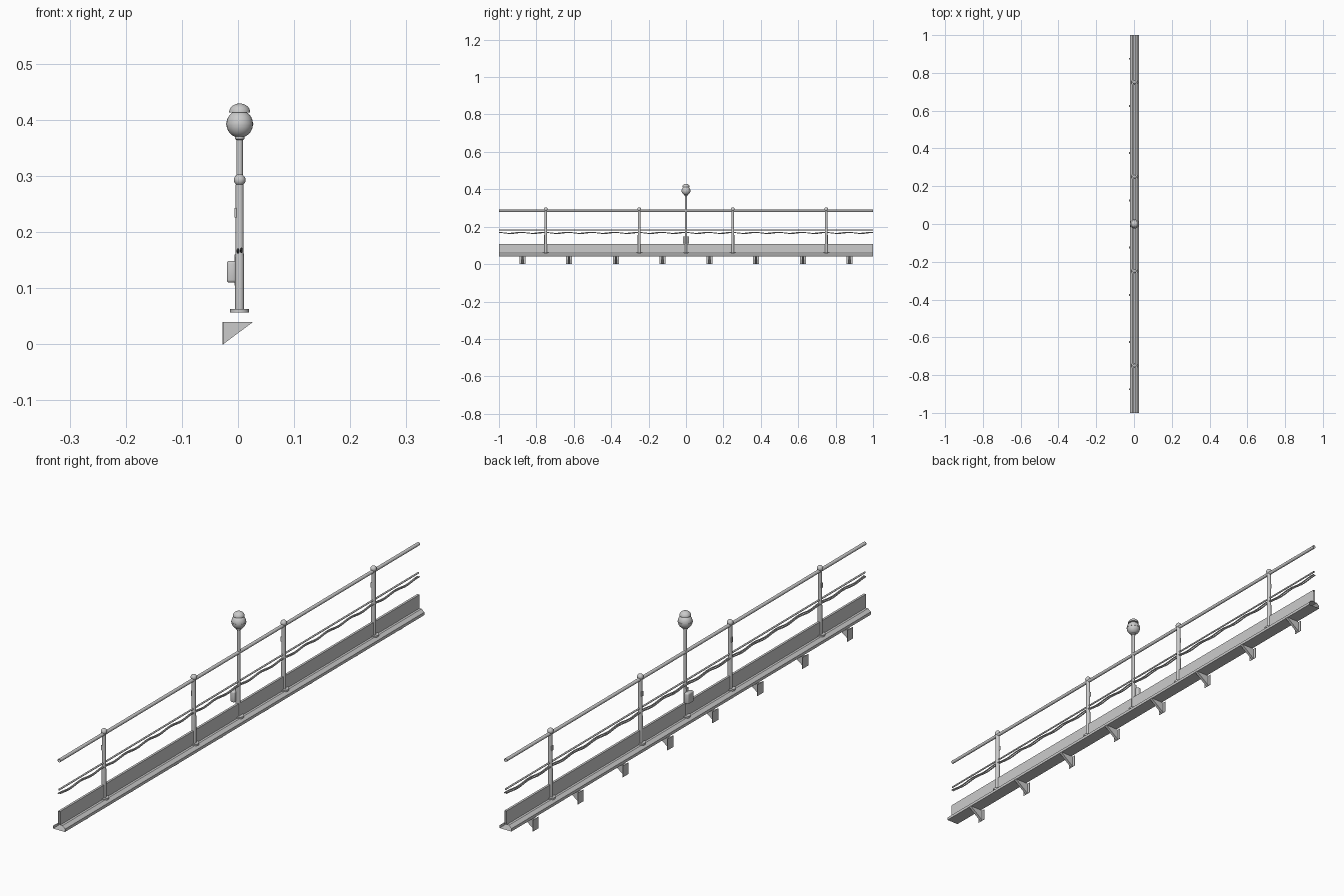
import bpy, bmesh, math
from mathutils import Matrix

if "Cube" in bpy.data.objects:
    bpy.data.objects.remove(bpy.data.objects["Cube"])

CX = 0.003  # centre line of the railing


def finish(name, bm, smooth=True):
    me = bpy.data.meshes.new(name)
    bmesh.ops.recalc_face_normals(bm, faces=bm.faces)
    bm.to_mesh(me)
    bm.free()
    ob = bpy.data.objects.new(name, me)
    bpy.context.collection.objects.link(ob)
    if smooth:
        bpy.ops.object.select_all(action='DESELECT')
        ob.select_set(True)
        bpy.context.view_layer.objects.active = ob
        bpy.ops.object.shade_smooth_by_angle(angle=math.radians(35))
    return ob


def lathe(bm, profile, x, y, n=16):
    """Revolve (radius, z) points about a vertical axis."""
    rings = [[bm.verts.new((x + r * math.cos(2 * math.pi * i / n),
                            y + r * math.sin(2 * math.pi * i / n), z))
              for i in range(n)] for r, z in profile]
    for a, b in zip(rings, rings[1:]):
        for i in range(n):
            j = (i + 1) % n
            bm.faces.new((a[i], a[j], b[j], b[i]))
    bm.faces.new(rings[0])
    bm.faces.new(rings[-1])


def sweep(bm, section, ys, dz=lambda y: 0):
    """Run an (x, z) section along y with open ends."""
    rings = [[bm.verts.new((x, y, z + dz(y))) for x, z in section] for y in ys]
    n = len(section)
    for a, b in zip(rings, rings[1:]):
        for i in range(n):
            j = (i + 1) % n
            bm.faces.new((a[i], a[j], b[j], b[i]))


def circle(x, z, r, n=12):
    return [(x + r * math.cos(2 * math.pi * i / n),
             z + r * math.sin(2 * math.pi * i / n)) for i in range(n)]


def box(bm, x0, x1, y0, y1, z0, z1):
    m = (Matrix.Translation(((x0 + x1) / 2, (y0 + y1) / 2, (z0 + z1) / 2))
         @ Matrix.Diagonal((x1 - x0, y1 - y0, z1 - z0, 1)))
    return bmesh.ops.create_cube(bm, size=1, matrix=m)['verts']


def arc(r, zc, a0, a1, n):
    return [(max(r * math.cos(math.radians(a0 + (a1 - a0) * i / n)), 0.0004),
             zc + r * math.sin(math.radians(a0 + (a1 - a0) * i / n)))
            for i in range(n + 1)]


ENDS = (-1, 1)

# Walkway edge slab with sloped shoulders, and upright kick board
bm = bmesh.new()
sweep(bm, [(CX - .023, 0.04), (CX + .023, 0.04), (CX + .023, 0.050),
           (CX + .012, 0.059), (CX - .012, 0.059), (CX - .023, 0.050)], ENDS)
finish("edge_slab", bm, False)
bm = bmesh.new()
sweep(bm, [(CX - .004, 0.059), (CX + .004, 0.059), (CX + .004, 0.107),
           (CX - .004, 0.107)], ENDS)
finish("kick_board", bm, False)

# Rails
for name, z, r in (("top_rail", 0.285, 0.006), ("middle_rail", 0.183, 0.003)):
    bm = bmesh.new()
    sweep(bm, circle(CX, z, r), ENDS)
    finish(name, bm)

# Pair of sagging cables
steps = [-1 + i / 64 for i in range(129)]
for k, side in enumerate((-1, 1)):
    bm = bmesh.new()
    sweep(bm, circle(CX + side * 0.003, 0.167, 0.0023, 8), steps,
          lambda y: side * 0.0006 + 0.0027 * math.cos(16 * math.pi * y + k * 0.5))
    finish("cable_%d" % (k + 1), bm)

# Railing posts with foot flange, sleeve, ball top and small clip plate
for k, y in enumerate((-0.75, -0.25, 0.25, 0.75)):
    bm = bmesh.new()
    lathe(bm, [(.017, .057), (.017, .063), (.008, .063), (.008, .155),
               (.0072, .162), (.0072, .285)], CX, y)
    lathe(bm, arc(0.0105, 0.293, -90, 90, 10), CX, y)
    box(bm, CX - .009, CX - .005, y - .004, y + .004, .226, .243)
    finish("post_%d" % (k + 1), bm)

# Lamp pole, globe and cap
bm = bmesh.new()
lathe(bm, [(.017, .057), (.017, .063), (.0058, .063), (.0058, .364),
           (.0085, .366), (.0085, .373)], CX, 0)
finish("lamp_pole", bm)
bm = bmesh.new()
lathe(bm, arc(0.0235, 0.392, -70, 0, 8) + [(.0243, .392), (.0243, .3935)]
      + arc(0.0235, 0.3935, 0, 75, 8), CX, 0, 24)
finish("lamp_globe", bm)
bm = bmesh.new()
lathe(bm, [(.0004, .4135)] + [(r, .4135 + (z - .4135) * .84)
                              for r, z in arc(0.0188, 0.4135, 0, 90, 8)], CX, 0, 24)
finish("lamp_cap", bm)

# Rounded control box on the lamp pole
bm = bmesh.new()
box(bm, -0.02, -0.003, -0.0165, 0.0165, 0.11, 0.149)
bmesh.ops.bevel(bm, geom=bm.edges[:], offset=0.005, segments=3,
                affect='EDGES', profile=0.5)
finish("control_box", bm)
bm = bmesh.new()
box(bm, -0.006, CX, -0.006, 0.006, 0.105, 0.16)
finish("box_mount", bm, False)

# Wall brackets: back plate and triangular gusset
for k in range(8):
    y = -0.875 + 0.25 * k
    bm = bmesh.new()
    box(bm, -0.0275, -0.0255, y - .016, y + .016, 0, 0.04)
    tri = [(-0.0255, 0.04), (0.027, 0.04), (-0.0255, 0.001)]
    a, b = [[bm.verts.new((x, y + s, z)) for x, z in tri] for s in (-.005, .005)]
    bm.faces.new(a)
    bm.faces.new(b)
    for i in range(3):
        j = (i + 1) % 3
        bm.faces.new((a[i], a[j], b[j], b[i]))
    finish("bracket_%d" % (k + 1), bm, False)
